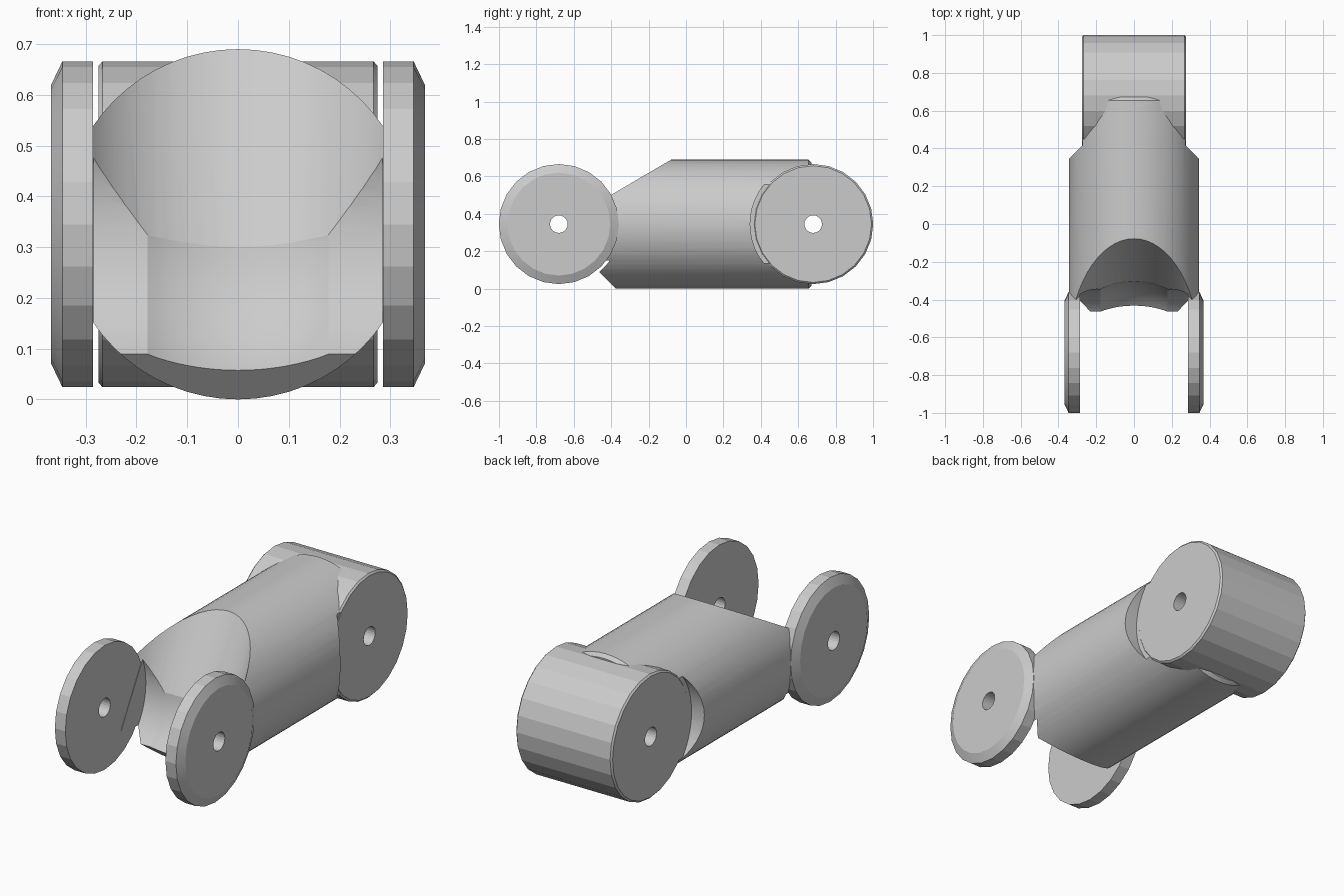
import bpy, bmesh
from math import pi, sin, cos, radians
from mathutils import Matrix, Vector

if "Cube" in bpy.data.objects:
    bpy.data.objects.remove(bpy.data.objects["Cube"])

ZC = 0.345          # height of every axis
PIVOT = 0.68        # distance of the two hinge axes from the middle


def lathe(name, profile, segs, origin, rot=None):
    """Closed solid turned about local x from (x, radius) points."""
    bm = bmesh.new()
    rings = [[bm.verts.new((x, r * cos(2 * pi * i / segs), r * sin(2 * pi * i / segs)))
              for i in range(segs)] for x, r in profile]
    for a, b in zip(rings, rings[1:]):
        for i in range(segs):
            j = (i + 1) % segs
            bm.faces.new((a[i], a[j], b[j], b[i]))
    bm.faces.new(rings[0])
    bm.faces.new(rings[-1])
    m = Matrix.Translation(origin) @ (rot or Matrix())
    bm.transform(m)
    bmesh.ops.recalc_face_normals(bm, faces=bm.faces)
    me = bpy.data.meshes.new(name)
    bm.to_mesh(me)
    bm.free()
    ob = bpy.data.objects.new(name, me)
    bpy.context.collection.objects.link(ob)
    return ob


def boolean(target, tool, op):
    """Apply a boolean and drop the tool object."""
    mod = target.modifiers.new(op, 'BOOLEAN')
    mod.operation, mod.solver, mod.object = op, 'EXACT', tool
    bpy.context.view_layer.objects.active = target
    bpy.ops.object.modifier_apply(modifier=mod.name)
    bpy.data.objects.remove(tool)


front = Vector((0, -PIVOT, ZC))
back = Vector((0, PIVOT, ZC))

# Round main body along y
body = lathe("hinge_link", [(-0.6, 0.345), (0.655, 0.345), (0.672, 0.328)], 64,
             (0, 0, ZC), Matrix.Rotation(pi / 2, 4, 'Z'))

# Sloped underside at the fork end
bm = bmesh.new()
bm.from_mesh(body.data)
res = bmesh.ops.bisect_plane(bm, geom=bm.verts[:] + bm.edges[:] + bm.faces[:],
                             plane_co=(0, -0.375, 0), plane_no=(0, -1, -1), clear_outer=True)
bmesh.ops.holes_fill(bm, edges=[e for e in bm.edges if e.is_boundary])
bmesh.ops.recalc_face_normals(bm, faces=bm.faces)
bm.to_mesh(body.data)
bm.free()

# Swing clearance in the fork: drum with a bulged middle
bulge = [(x * 0.02, (0.38 ** 2 - (x * 0.02) ** 2) ** 0.5) for x in range(-8, 9)]
drum = [(-0.285, 0.335), (-0.178, 0.335)] + bulge + [(0.178, 0.335), (0.285, 0.335)]
boolean(body, lathe("drum_cutter", drum, 64, front), 'DIFFERENCE')

# Groove for a neighbouring link swung up by 60 degrees
up = Matrix.Rotation(radians(60), 4, 'X') @ Matrix.Rotation(pi / 2, 4, 'Z')
boolean(body, lathe("groove_cutter", [(-0.1, 0.349), (1.2, 0.349)], 64, front, up), 'DIFFERENCE')

# Round side recesses beside the rear barrel
for s in (-1, 1):
    boolean(body, lathe("recess_cutter", [(s * 0.272, 0.337), (s * 0.5, 0.337)], 48, back),
            'DIFFERENCE')

# Rear hinge barrel
boolean(body, lathe("rear_barrel", [(-0.275, 0.312), (-0.267, 0.321), (0.267, 0.321),
                                    (0.275, 0.312)], 24, back), 'UNION')

# Front fork discs, bevelled outside
for s in (-1, 1):
    boolean(body, lathe("fork_disc", [(s * 0.286, 0.321), (s * 0.346, 0.321),
                                      (s * 0.368, 0.275)], 24, front), 'UNION')

# Pin holes through both hinges
for p in (front, back):
    boolean(body, lathe("pin_cutter", [(-0.6, 0.047), (0.6, 0.047)], 24, p), 'DIFFERENCE')

# Smooth body, faceted barrel and discs
bpy.ops.object.select_all(action='DESELECT')
body.select_set(True)
bpy.context.view_layer.objects.active = body
bpy.ops.object.shade_smooth_by_angle(angle=radians(12))
